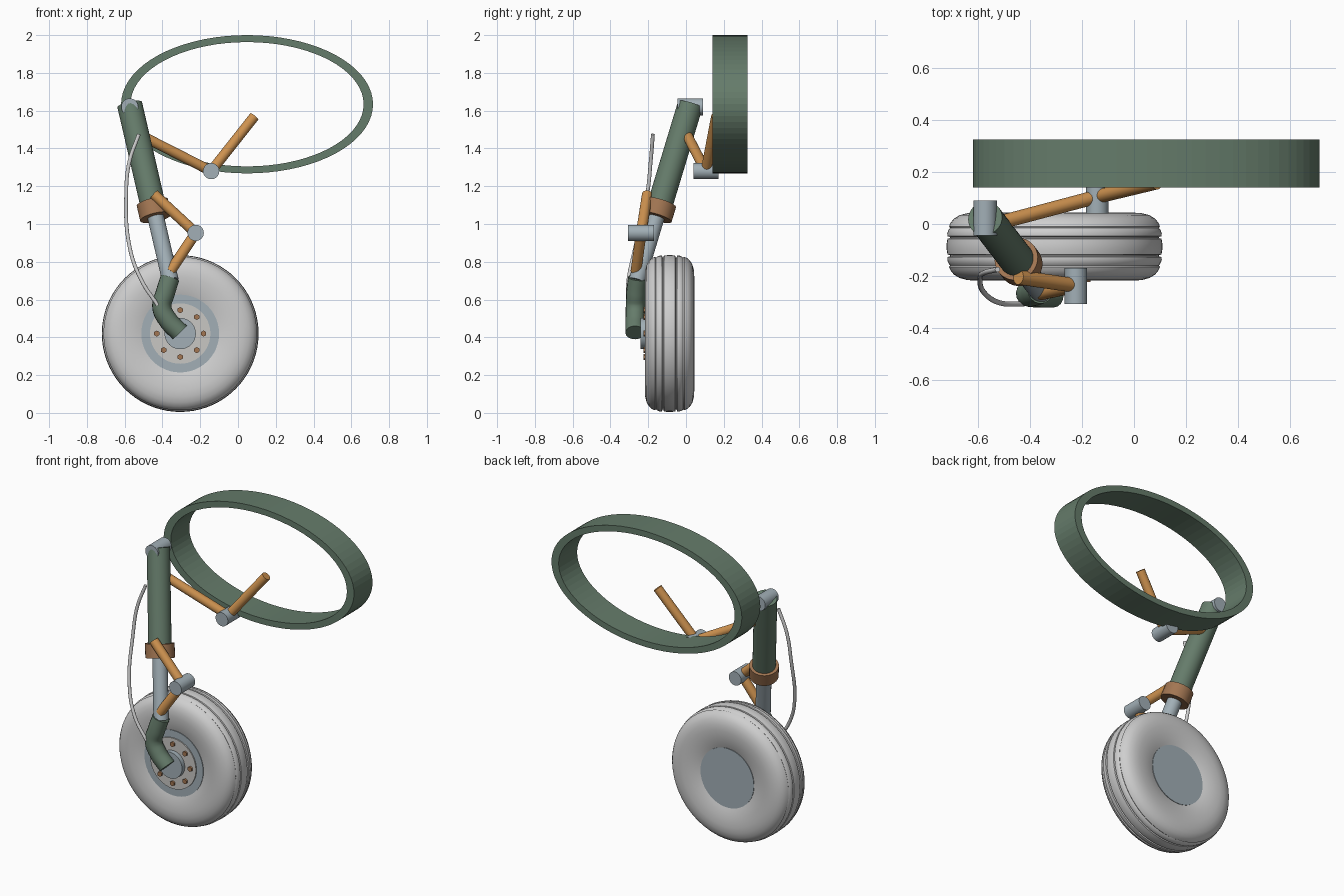
import bpy, bmesh, math
from mathutils import Vector

cube = bpy.data.objects.get("Cube")
if cube:
    bpy.data.objects.remove(cube, do_unlink=True)


def material(name, rgb):
    m = bpy.data.materials.new(name)
    m.use_nodes = True
    color = (*rgb, 1)
    m.diffuse_color = color
    m.node_tree.nodes["Principled BSDF"].inputs["Base Color"].default_value = color
    return m


green = material("painted green", (0.13, 0.20, 0.145))
steel = material("blue grey steel", (0.36, 0.43, 0.47))
orange = material("orange link", (0.62, 0.29, 0.08))
bronze = material("bronze", (0.36, 0.18, 0.085))
rubber = material("pale rubber", (0.62, 0.62, 0.62))
plate = material("pale plate", (0.58, 0.57, 0.55))


def finish(ob, mat, smooth=True):
    ob.data.materials.append(mat)
    if smooth:
        bpy.ops.object.select_all(action='DESELECT')
        ob.select_set(True)
        bpy.context.view_layer.objects.active = ob
        bpy.ops.object.shade_smooth_by_angle(angle=math.radians(35))
    return ob


def from_bmesh(name, bm, mat, smooth=True):
    bmesh.ops.recalc_face_normals(bm, faces=bm.faces)
    me = bpy.data.meshes.new(name)
    bm.to_mesh(me)
    bm.free()
    ob = bpy.data.objects.new(name, me)
    bpy.context.collection.objects.link(ob)
    return finish(ob, mat, smooth)


def rod(name, a, b, r, mat, sides=32):
    """Closed cylinder between two points."""
    a, b = Vector(a), Vector(b)
    bpy.ops.mesh.primitive_cylinder_add(vertices=sides, radius=r, depth=(b - a).length,
                                        location=(a + b) / 2)
    ob = bpy.context.object
    ob.name = name
    ob.rotation_euler = (b - a).to_track_quat('Z', 'Y').to_euler()
    return finish(ob, mat, sides > 6)


def pin(name, x, z, y0, y1, r, mat, sides=32):
    return rod(name, (x, y0, z), (x, y1, z), r, mat, sides)


def lathe(name, profile, mat, steps, closed=True, smooth=True):
    """Turn (radius, offset) points round the y axis."""
    bm = bmesh.new()
    vs = [bm.verts.new((r, y, 0)) for r, y in profile]
    es = [bm.edges.new(p) for p in zip(vs, vs[1:])]
    if closed:
        es.append(bm.edges.new((vs[-1], vs[0])))
    bmesh.ops.spin(bm, geom=vs + es, cent=(0, 0, 0), axis=(0, 1, 0),
                   angle=math.tau, steps=steps)
    bmesh.ops.remove_doubles(bm, verts=bm.verts, dist=1e-5)
    return from_bmesh(name, bm, mat, smooth)


def tube(name, points, r, mat):
    """Round tube along a smooth path, turned into a mesh."""
    cu = bpy.data.curves.new(name + " path", 'CURVE')
    cu.dimensions = '3D'
    cu.bevel_depth = r
    cu.bevel_resolution = 6
    cu.use_fill_caps = True
    sp = cu.splines.new('BEZIER')
    sp.resolution_u = 10
    sp.bezier_points.add(len(points) - 1)
    for p, co in zip(sp.bezier_points, points):
        p.co = co
        p.handle_left_type = p.handle_right_type = 'AUTO'
    ob = bpy.data.objects.new(name, cu)
    bpy.context.collection.objects.link(ob)
    bpy.ops.object.select_all(action='DESELECT')
    ob.select_set(True)
    bpy.context.view_layer.objects.active = ob
    bpy.ops.object.convert(target='MESH')
    return finish(bpy.context.object, mat)


# Oval mounting ring
bm = bmesh.new()
N = 72
loops = []
for rx, rz, y in ((.667, .366, .14), (.667, .366, .325), (.617, .329, .325), (.617, .329, .14)):
    loops.append([bm.verts.new((.048 + rx * math.cos(math.tau * i / N), y,
                                1.634 + rz * math.sin(math.tau * i / N))) for i in range(N)])
for a, b in zip(loops, loops[1:] + loops[:1]):
    for i in range(N):
        j = (i + 1) % N
        bm.faces.new((a[i], a[j], b[j], b[i]))
from_bmesh("mounting_ring", bm, green, False)

# Telescopic leg on one slanted axis
TOP, FOOT = Vector((-.573, .022, 1.63)), Vector((-.36, -.256, .71))


def on_leg(z):
    return TOP.lerp(FOOT, (TOP.z - z) / (TOP.z - FOOT.z))


rod("outer_cylinder", TOP, on_leg(1.09), .067, green)
rod("piston", on_leg(1.15), on_leg(.70), .044, steel)
rod("collar", on_leg(1.113), on_leg(1.035), .085, bronze)
pin("top_pivot", -.573, 1.62, -.045, .09, .045, steel)

# Curved axle arm
tube("axle_arm", [FOOT + Vector((0, 0, .005)), (-.385, -.265, .635), (-.403, -.268, .56),
                  (-.37, -.27, .49), (-.307, -.27, .425)], .051, green)

# Folding links with their knee pins
knee, brace = Vector((-.224, -.237, .953)), Vector((-.142, .105, 1.28))
rod("upper_torque_link", (-.445, -.205, 1.157), knee, .028, orange)
rod("lower_torque_link", (-.358, -.265, .75), knee, .028, orange)
pin("torque_link_pin", knee.x, knee.z, -.307, -.17, .043, steel)
rod("inner_side_brace", (-.5, .01, 1.462), brace, .027, orange)
rod("outer_side_brace", (.087, .16, 1.57), brace, .027, orange)
pin("side_brace_pin", brace.x, brace.z, .04, .172, .043, steel)

# Hose
tube("hose", [(-.525, -.175, 1.475), (-.575, -.187, 1.33), (-.592, -.205, 1.16),
              (-.572, -.27, .87), (-.51, -.305, .70), (-.425, -.308, .57)], .01, rubber)

# Tyre with grooved tread, mirrored across its middle
WX, WY, WZ = -.306, -.087, .42
half = [(.18, .106), (.205, .115), (.25, .126), (.3, .131), (.335, .129), (.365, .121),
        (.387, .108), (.4, .092), (.406, .078), (.402, .072), (.407, .066), (.413, .052),
        (.412, .04), (.402, .037), (.402, .033), (.412, .03), (.415, .012)]
tyre = lathe("tyre", half + [(r, -y) for r, y in reversed(half)], rubber, 72)
tyre.location = (WX, WY, WZ)

# Wheel centre
pin("rim", WX, WZ, WY - .119, WY - .05, .206, steel, 48)
pin("back_disc", WX, WZ, WY - .05, WY + .112, .187, steel, 48)
pin("bolt_plate", WX, WZ, -.213, -.18, .16, plate, 48)
pin("hub", WX, WZ, -.242, -.18, .083, steel)
for i in range(8):
    t = math.tau * i / 8
    pin(f"wheel_bolt_{i + 1}", WX + .124 * math.cos(t), WZ + .124 * math.sin(t),
        -.224, -.2, .016, bronze, 6)
